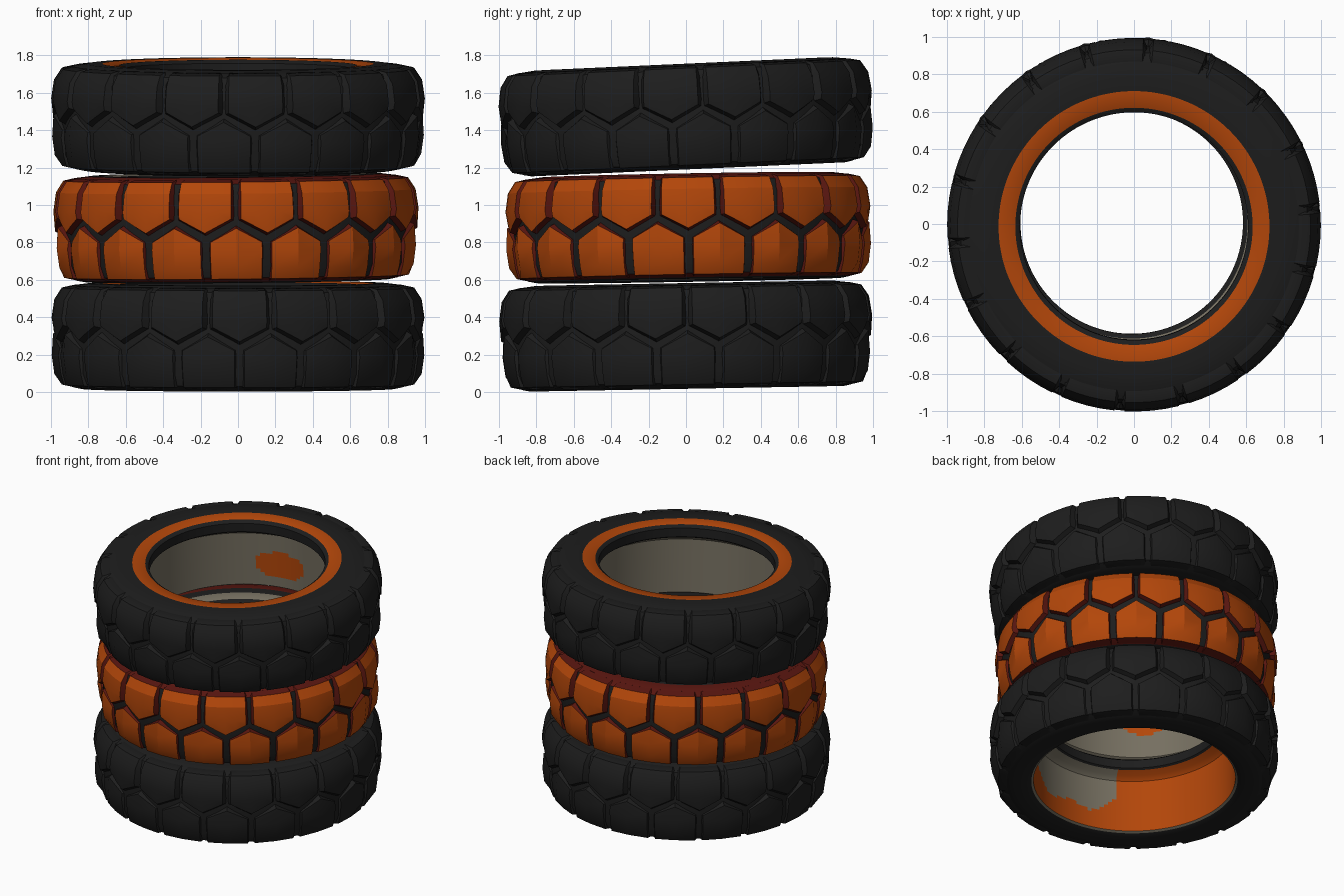
import bpy, bmesh, math
from math import sin, cos, pi, radians

if "Cube" in bpy.data.objects:
    bpy.data.objects.remove(bpy.data.objects["Cube"])


def mat(name, rgb):
    m = bpy.data.materials.new(name)
    m.diffuse_color = (*rgb, 1)
    m.use_nodes = True
    m.node_tree.nodes["Principled BSDF"].inputs["Base Color"].default_value = m.diffuse_color
    return m


MATS = [mat("black_rubber", (0.0125, 0.0125, 0.0125)),
        mat("orange_paint", (0.45, 0.062, 0.003)),
        mat("dark_red_edge", (0.10, 0.008, 0.005)),
        mat("khaki_lining", (0.18, 0.16, 0.118))]
BLACK, ORANGE, RED, KHAKI = range(4)
N = 18                      # tread blocks per row
STEP = 2 * pi / N


def finish(name, bm, place, angle):
    bmesh.ops.recalc_face_normals(bm, faces=bm.faces[:])
    me = bpy.data.meshes.new(name)
    bm.to_mesh(me)
    bm.free()
    for m in MATS:
        me.materials.append(m)
    ob = bpy.data.objects.new(name, me)
    bpy.context.collection.objects.link(ob)
    ob.location, ob.rotation_euler, s = place
    ob.scale = (s, s, 1)
    bpy.ops.object.select_all(action='DESELECT')
    ob.select_set(True)
    bpy.context.view_layer.objects.active = ob
    bpy.ops.object.shade_smooth_by_angle(angle=radians(angle))


# Tyre body: a closed cross-section (radius, height) turned around z
WALL = 'wall'


def carcass(name, place, ring, shoulder, paint):
    prof = [(0.70, -0.258, KHAKI), (0.715, -0.268, BLACK), (0.76, -0.278, BLACK),
            (0.84, -0.280, BLACK), (0.88, -0.272, shoulder), (0.93, -0.25, BLACK),
            (0.953, -0.19, BLACK), (0.96, 0, BLACK), (0.953, 0.19, BLACK),
            (0.93, 0.25, shoulder), (0.88, 0.274, shoulder), (0.80, 0.284, BLACK),
            (0.725, 0.285, ring), (0.635, 0.278, BLACK), (0.610, 0.26, BLACK),
            (0.610, 0.195, BLACK), (0.622, 0.185, WALL), (0.67, 0.17, WALL)]
    rows = 16
    prof += [(0.70, 0.14 - 0.398 * i / rows, WALL) for i in range(rows)]
    bm, seg = bmesh.new(), 144
    rings = [[bm.verts.new((r * cos(2 * pi * k / seg), r * sin(2 * pi * k / seg), z))
              for k in range(seg)] for r, z, _ in prof]
    for i, (r, z, c) in enumerate(prof):
        a, b = rings[i], rings[(i + 1) % len(prof)]
        for k in range(seg):
            n = (k + 1) % seg
            f = bm.faces.new((a[k], a[n], b[n], b[k]))
            f.material_index = paint(360 * (k + .5) / seg, z) if c == WALL else c
    finish(name, bm, place, 35)


# Tread: staggered rows of five-sided blocks with a zigzag between them
def tread(name, place, turn, top_col, skirt_col, spread):
    bm = bmesh.new()
    half = STEP / 2 - 0.028
    upper = [(0.885, 0.274), (0.945, 0.261), (0.985, 0.20), (1.0, 0.10), (0.992, None)]
    lower = [(0.885, -0.270), (0.945, -0.257), (0.985, -0.20), (0.999, -0.10), (0.992, None)]
    for row, up in ((upper, True), (lower, False)):
        cols = 5 if up else 3
        for k in range(N):
            mid = -pi / 2 + turn + STEP * (k + (0.5 if up else 0))
            zc = 0.14 if up else -0.14
            grid, info = [], {}
            for r, z in row:
                line = []
                for c in range(cols):
                    u = 2 * c / (cols - 1) - 1
                    zz = z
                    if z is None:
                        zz = (-0.010 + 0.075 * abs(u)) if up else (0.015 - 0.075 * abs(u))
                    rr = r
                    if not up and r > 0.96:          # ridge down the middle
                        rr = r - 0.024 * abs(u)
                    a = u * half
                    v = bm.verts.new((rr * cos(mid + a), rr * sin(mid + a), zz))
                    info[v] = (rr, a, zz)
                    line.append(v)
                grid.append(line)
            for i in range(len(grid) - 1):
                for c in range(cols - 1):
                    f = bm.faces.new((grid[i][c], grid[i][c + 1],
                                      grid[i + 1][c + 1], grid[i + 1][c]))
                    f.material_index = skirt_col if i == 0 else top_col
            # sloping sides down into the grooves
            edge = (grid[0] + [g[-1] for g in grid[1:]] + grid[-1][-2::-1]
                    + [g[0] for g in grid[-2:0:-1]])
            base = []
            for v in edge:
                r, a, z = info[v]
                r, a = r - 0.045, mid + a * spread
                z = max(-0.255, min(0.255, zc + (z - zc) * spread))
                base.append(bm.verts.new((r * cos(a), r * sin(a), z)))
            for i in range(len(edge)):
                j = (i + 1) % len(edge)
                f = bm.faces.new((edge[i], edge[j], base[j], base[i]))
                f.material_index = skirt_col
    finish(name, bm, place, 22 if skirt_col == RED else 40)


# Worn paint inside the tyres
def painted(deg, z):
    if 240 < deg < 305:
        edge = -0.02 - 0.09 * sin(radians((deg - 240) * 2.8)) + 0.03 * sin(radians(deg * 11))
        return KHAKI if z > edge else ORANGE
    return ORANGE


def bare(deg, z):
    patch = ((deg - 100) / 16) ** 2 + ((z + 0.08) / 0.10) ** 2 < 1
    patch2 = ((deg - 225) / 12) ** 2 + ((z - 0.02) / 0.09) ** 2 < 1
    return ORANGE if patch or patch2 else KHAKI


# Stack of three tyres: placement, tread turn and colours
STACK = [
    ("bottom", ((0, 0, 0.297), (0.018, 0, 0), 0.997), 10.5, BLACK, BLACK, 1.16, ORANGE, BLACK, painted),
    ("middle", ((-0.01, 0.012, 0.877), (0.018, -0.010, 0), 0.976), 0, ORANGE, RED, 1.12, KHAKI, RED, bare),
    ("top", ((0, 0, 1.470), (0.045, 0, 0), 0.999), -4.5, BLACK, BLACK, 1.16, ORANGE, BLACK, bare),
]
for nm, place, turn, col, skirt, spread, ring, shoulder, paint in STACK:
    carcass(nm + "_tyre_body", place, ring, shoulder, paint)
    tread(nm + "_tyre_tread", place, radians(turn), col, skirt, spread)
